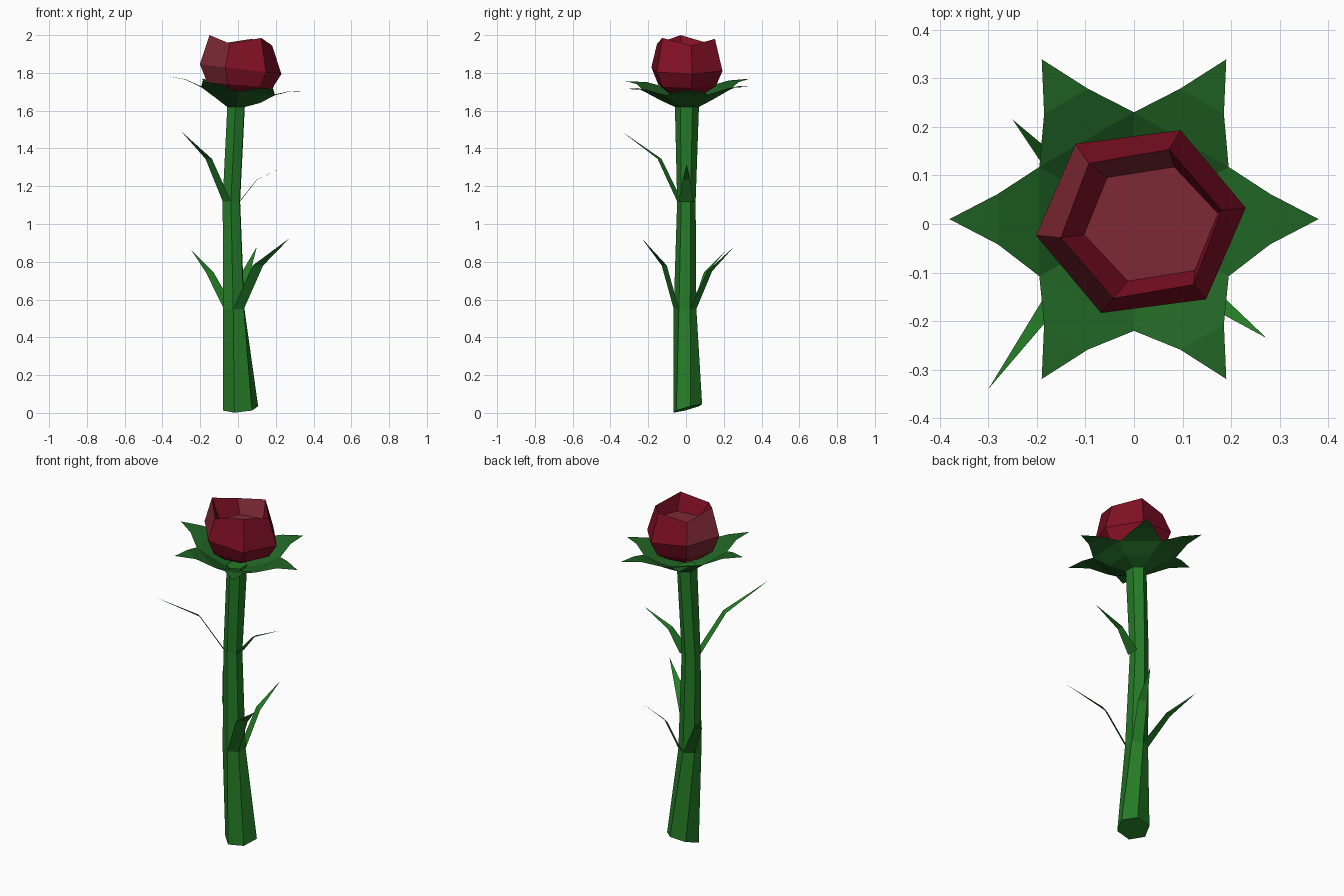
import bpy, bmesh
from math import cos, sin, radians
from mathutils import Vector

cube = bpy.data.objects.get("Cube")
if cube:
    bpy.data.objects.remove(cube)


def material(name, rgb):
    m = bpy.data.materials.new(name)
    m.use_nodes = True
    m.diffuse_color = (*rgb, 1)
    m.node_tree.nodes["Principled BSDF"].inputs["Base Color"].default_value = (*rgb, 1)
    return m


STEM_GREEN = material("stem green", (0.018, 0.2, 0.02))
SEPAL_GREEN = material("sepal green", (0.015, 0.13, 0.018))
CRIMSON = material("crimson", (0.22, 0.005, 0.018))
DUSTY_RED = material("dusty red", (0.21, 0.022, 0.034))


def finish(bm, name, mats, recalc=True):
    if recalc:
        bmesh.ops.recalc_face_normals(bm, faces=bm.faces[:])
    mesh = bpy.data.meshes.new(name)
    bm.to_mesh(mesh)
    bm.free()
    for m in mats:
        mesh.materials.append(m)
    obj = bpy.data.objects.new(name, mesh)
    bpy.context.collection.objects.link(obj)
    return obj


def hexagon(centre, rx, ry, start, slope=(0, 0)):
    """Six points around a centre, on a plane tilted by slope."""
    c = Vector(centre)
    pts = []
    for k in range(6):
        a = radians(start + 60 * k)
        x, y = rx * cos(a), ry * sin(a)
        pts.append(c + Vector((x, y, slope[0] * x + slope[1] * y)))
    return pts


def loft(bm, rings):
    """Bridge the rings; returns rows of side faces and the ring vertices."""
    loops = [[bm.verts.new(p) for p in ring] for ring in rings]
    rows = []
    for a, b in zip(loops, loops[1:]):
        rows.append([bm.faces.new((a[k], a[(k + 1) % 6], b[(k + 1) % 6], b[k]))
                     for k in range(6)])
    return rows, loops


# Stem: bent six-sided tube
stem_rings = [
    hexagon((0.013, 0.01, 0.024), 0.095, 0.08, 250, (0.08, 0.27)),
    hexagon((-0.022, -0.005, 0.55), 0.063, 0.06, 267),
    hexagon((-0.035, 0.002, 1.12), 0.052, 0.049, 267),
    hexagon((-0.01, 0.005, 1.63), 0.052, 0.064, 267),
]
bm = bmesh.new()
rows, loops = loft(bm, stem_rings)
bm.faces.new(loops[0][::-1])
bm.faces.new(loops[-1])
finish(bm, "stem", [STEM_GREEN])


# Leaves: a tapering blade folded once, growing from one side of the stem
def leaf(name, ring, side, mid, tip, mid_width, widen=1.0):
    a, b = stem_rings[ring][side], stem_rings[ring][(side + 1) % 6]
    centre, half = (a + b) / 2, (b - a) / 2
    across = half.normalized() * mid_width / 2
    mid = Vector(mid)
    bm = bmesh.new()
    pts = [centre - half * widen, centre + half * widen, mid + across, mid - across, Vector(tip)]
    v = [bm.verts.new(p) for p in pts]
    bm.faces.new((v[0], v[1], v[2], v[3]))
    bm.faces.new((v[3], v[2], v[4]))
    finish(bm, name, [STEM_GREEN], recalc=False)


leaf("upper_right_leaf", 2, 5, (-0.155, -0.14, 1.345), (-0.3, -0.34, 1.49), 0.04)
leaf("upper_left_leaf", 2, 1, (0.1, 0.003, 1.235), (0.27, 0.003, 1.315), 0.04, 1.6)
leaf("lower_front_leaf", 1, 0, (0.105, -0.115, 0.78), (0.273, -0.235, 0.925), 0.062)
leaf("lower_back_leaf", 1, 2, (0.045, 0.125, 0.75), (0.1, 0.255, 0.88), 0.05)
leaf("lower_right_leaf", 1, 3, (-0.15, 0.105, 0.745), (-0.25, 0.215, 0.865), 0.045)

# Calyx: open cup whose rim grows six pointed sepals
tilt = (-0.11, 0.02)
bm = bmesh.new()
rows, loops = loft(bm, [
    hexagon((-0.01, 0.005, 1.62), 0.055, 0.064, 30),
    hexagon((0, 0.005, 1.655), 0.135, 0.135, 30, tilt),
    hexagon((0, 0.005, 1.705), 0.225, 0.225, 30, tilt),
])
rim = loops[-1]
for k in range(6):
    a = radians(60 * (k + 1))
    out = Vector((cos(a), sin(a), 0))
    side = Vector((-sin(a), cos(a), 0))

    def sepal_point(r, w, z):
        p = out * r + side * w
        return bm.verts.new((p.x, p.y + 0.01, z + tilt[0] * p.x + tilt[1] * p.y))

    inner = sepal_point(0.28, -0.052, 1.735)
    outer = sepal_point(0.28, 0.052, 1.735)
    tip = sepal_point(0.38, 0, 1.742)
    bm.faces.new((rim[k], inner, outer, rim[(k + 1) % 6]))
    bm.faces.new((inner, tip, outer))
finish(bm, "calyx_sepals", [SEPAL_GREEN])

# Flower: six-sided bud with an uneven rim and a sunken centre
lip = hexagon((0.015, 0, 1.975), 0.168, 0.163, 10)
for p, dz in zip(lip, (-0.03, 0.005, -0.02, 0.025, -0.02, 0.01)):
    p.z += dz
bm = bmesh.new()
rows, loops = loft(bm, [
    hexagon((0.01, 0.005, 1.69), 0.1, 0.1, 8),
    hexagon((0.01, 0.005, 1.735), 0.175, 0.165, 8, (-0.08, 0)),
    hexagon((0.014, 0.005, 1.82), 0.218, 0.203, 8, (-0.12, 0)),
    lip,
    hexagon((0.035, 0, 1.88), 0.14, 0.125, 10),
])
bm.faces.new(loops[0][::-1])
floor = bm.faces.new(loops[-1])
floor.material_index = 1
for row in rows[:4]:
    for k in (2, 3):                      # petals on the right-hand side
        if row is not rows[3]:
            row[k].material_index = 1
rows[3][1].material_index = 1             # back wall of the centre
finish(bm, "flower_bud", [CRIMSON, DUSTY_RED])
